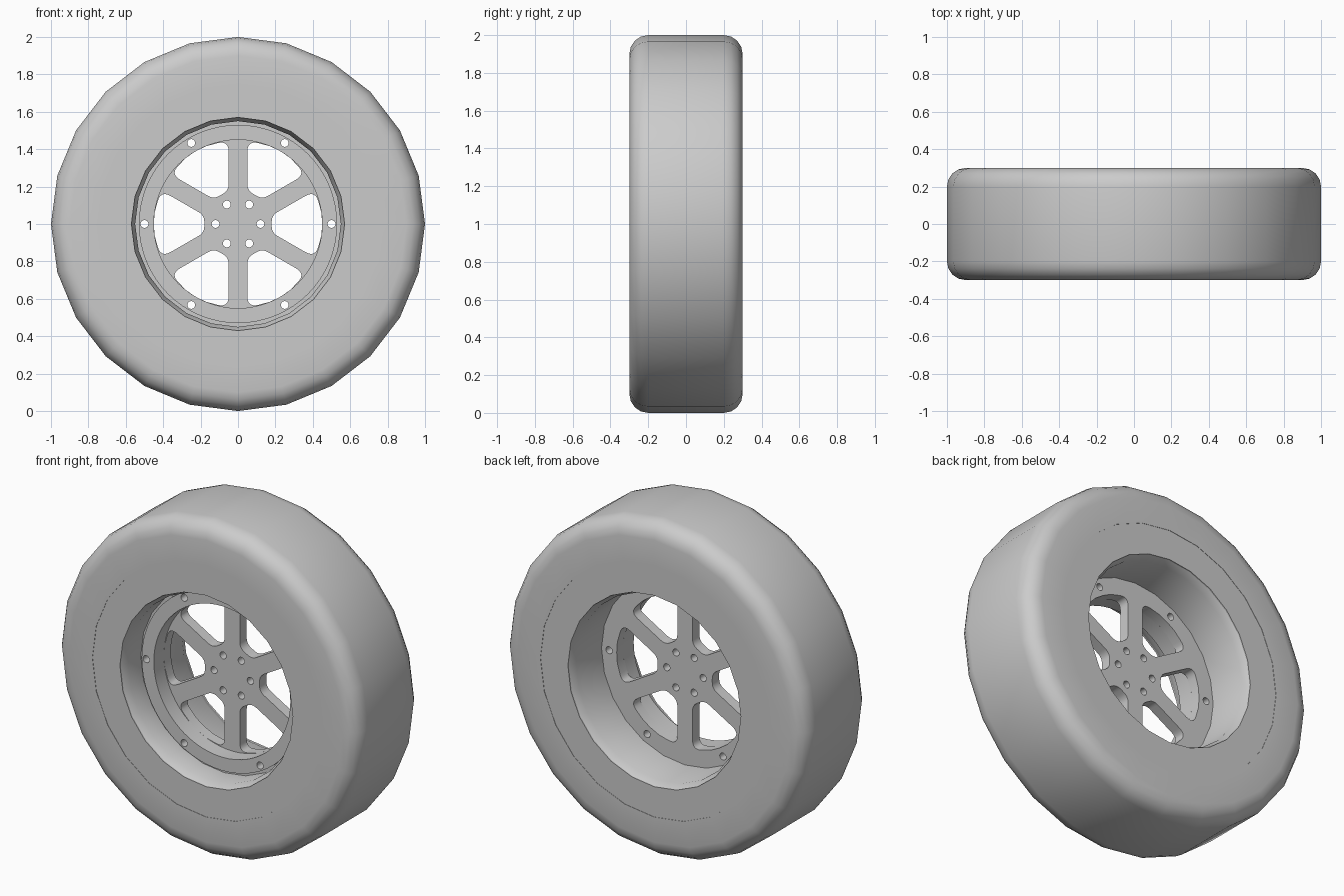
import bpy, bmesh, math
from mathutils import Matrix, Vector

cube = bpy.data.objects.get("Cube")
if cube:
    bpy.data.objects.remove(cube, do_unlink=True)

grey = bpy.data.materials.new("plain_grey")
grey.use_nodes = True
grey.diffuse_color = (0.6, 0.6, 0.6, 1)
grey.node_tree.nodes["Principled BSDF"].inputs["Base Color"].default_value = (0.6, 0.6, 0.6, 1)

AXLE = Matrix.Translation((0, 0, 1))
SIDES = 24


def polar(r, a):
    return Vector((r * math.cos(a), r * math.sin(a)))


def circle(r, n, centre=Vector((0, 0))):
    return [centre + polar(r, math.tau * i / n) for i in range(n)]


def finish(name, bm):
    """Clean the mesh, move it to the axle height and shade it."""
    bmesh.ops.remove_doubles(bm, verts=bm.verts, dist=0.0001)
    bmesh.ops.recalc_face_normals(bm, faces=bm.faces)
    bm.transform(AXLE)
    mesh = bpy.data.meshes.new(name)
    bm.to_mesh(mesh)
    bm.free()
    mesh.materials.clear()
    mesh.materials.append(grey)
    mesh.shade_smooth()
    mesh.set_sharp_from_angle(angle=math.radians(32))
    bpy.context.collection.objects.link(bpy.data.objects.new(name, mesh))


def lathe(name, profile):
    """Spin a closed (radius, y) profile around the y axis."""
    bm = bmesh.new()
    rings = []
    for i in range(SIDES):
        a = math.tau * i / SIDES
        rings.append([bm.verts.new((r * math.cos(a), y, r * math.sin(a))) for r, y in profile])
    for i, ring in enumerate(rings):
        following = rings[(i + 1) % SIDES]
        for j in range(len(profile)):
            k = (j + 1) % len(profile)
            bm.faces.new((ring[j], ring[k], following[k], following[j]))
    finish(name, bm)


def plate(name, loops, front, back):
    """Flat plate: first loop is the outline, the others are holes."""
    curve = bpy.data.curves.new(name, 'CURVE')
    curve.dimensions = '2D'
    curve.fill_mode = 'BOTH'
    curve.extrude = (back - front) / 2
    for loop in loops:
        spline = curve.splines.new('POLY')
        spline.points.add(len(loop) - 1)
        for point, co in zip(spline.points, loop):
            point.co = (co.x, co.y, 0, 1)
        spline.use_cyclic_u = True
    helper = bpy.data.objects.new(name + "_outline", curve)
    bpy.context.collection.objects.link(helper)
    filled = bpy.data.meshes.new_from_object(helper.evaluated_get(bpy.context.evaluated_depsgraph_get()))
    bm = bmesh.new()
    bm.from_mesh(filled)
    bpy.data.objects.remove(helper, do_unlink=True)
    bpy.data.curves.remove(curve)
    bpy.data.meshes.remove(filled)
    bm.transform(Matrix.Translation((0, (front + back) / 2, 0)) @ Matrix.Rotation(math.pi / 2, 4, 'X'))
    finish(name, bm)


def rounded(corners, steps=6):
    """Round each (point, radius) corner of a polygon."""
    out = []
    for i, (p, r) in enumerate(corners):
        if r == 0:
            out.append(p)
            continue
        a = p + (corners[i - 1][0] - p).normalized() * r
        b = p + (corners[(i + 1) % len(corners)][0] - p).normalized() * r
        for s in range(steps + 1):
            t = s / steps
            out.append(a * (1 - t) ** 2 + p * 2 * t * (1 - t) + b * t * t)
    return out


# Tyre with rounded shoulders
shoulder = [(0.9 + 0.1 * math.sin(t), 0.2 + 0.1 * math.cos(t))
            for t in (math.pi / 8 * i for i in range(5))]
half = [(0.75, 0.3)] + shoulder
lathe("tyre", half + [(r, -y) for r, y in reversed(half)])

# Inner sidewall band, set back a hair to leave the seam
lathe("sidewall_band", [(0.57, -0.298), (0.77, -0.298), (0.77, 0.298), (0.57, 0.298)])

# Rim barrel with flared lips and a seat for the clamp ring
lathe("rim_barrel", [(0.57, -0.29), (0.55, -0.25), (0.55, -0.13), (0.527, -0.13), (0.527, -0.04),
                     (0.55, -0.04), (0.55, 0.25), (0.57, 0.29), (0.6, 0.29), (0.6, -0.29)])

# Spoke disc: six windows, six outer bolt holes and six hub holes
edge = math.radians(66.4)
arc = [(polar(0.45, edge + (math.pi - 2 * edge) * i / 6), 0.06 if i in (0, 6) else 0)
       for i in range(7)]
# the two neighbours of the outer corners give way to the rounding
arc = [arc[0]] + arc[2:5] + [arc[6]]
window = rounded([(Vector((-0.046, 0.18)), 0.035), (Vector((0.046, 0.18)), 0.035)] + arc)
windows = [[Matrix.Rotation(math.tau * k / 6 + math.pi / 6, 2) @ p for p in window] for k in range(6)]
bolts, hub_holes = ([circle(0.021, 16, polar(r, math.tau * k / 6)) for k in range(6)]
                    for r in (0.5, 0.12))
plate("spoke_disc", [circle(0.56, 64)] + windows + bolts + hub_holes, -0.055, 0.01)

# Raised clamp ring in front of the spokes
plate("clamp_ring", [circle(0.53, 64), circle(0.45, 64)] + bolts, -0.15, -0.05)
